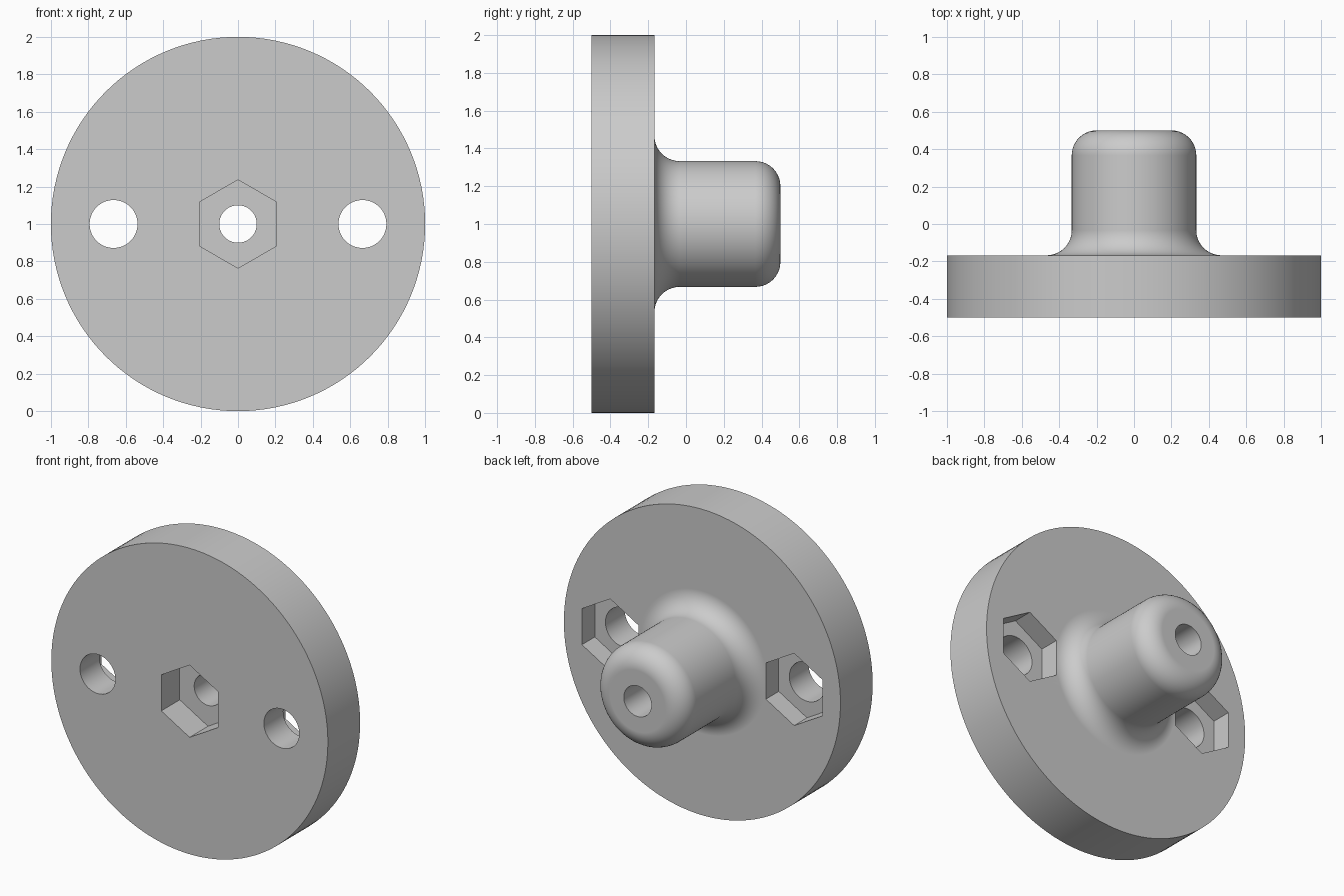
import bpy, bmesh, math
from mathutils import Matrix, Vector

cube = bpy.data.objects.get("Cube")
if cube:
    bpy.data.objects.remove(cube, do_unlink=True)

# Single grey material
GREY = (0.6, 0.6, 0.6, 1.0)
grey = bpy.data.materials.new("plain grey")
grey.use_nodes = True
grey.diffuse_color = GREY
grey.node_tree.nodes["Principled BSDF"].inputs["Base Color"].default_value = GREY

FRONT, BACK, TIP = -0.5, -0.167, 0.5      # y of disc front, disc back, boss end
BOSS_R, FILLET = 0.333, 0.133
CENTRE_Z, BOLT_X = 1.0, 0.665


def new_object(name, bm):
    mesh = bpy.data.meshes.new(name)
    bmesh.ops.recalc_face_normals(bm, faces=bm.faces)
    bm.to_mesh(mesh)
    bm.free()
    mesh.materials.append(grey)
    obj = bpy.data.objects.new(name, mesh)
    bpy.context.collection.objects.link(obj)
    return obj


def arc(r, y, start, end, steps=10):
    """Quarter-round profile points (radius, y) about a centre."""
    angles = [math.radians(start + (end - start) * i / steps) for i in range(steps + 1)]
    return [(r + FILLET * math.cos(a), y + FILLET * math.sin(a)) for a in angles]


def lathe(name, profile, segments):
    """Spin a (radius, y) profile around the y axis and cap both ends."""
    bm = bmesh.new()
    rings = []
    for r, y in profile:
        rings.append([bm.verts.new((r * math.cos(t), y, CENTRE_Z + r * math.sin(t)))
                      for t in (math.tau * i / segments for i in range(segments))])
    for a, b in zip(rings, rings[1:]):
        for i in range(segments):
            j = (i + 1) % segments
            bm.faces.new((a[i], a[j], b[j], b[i]))
    bm.faces.new(rings[0])
    bm.faces.new(rings[-1])
    return new_object(name, bm)


def cutter(name, x, radius, y0, y1, sides):
    """Prism along y; a corner points up."""
    bm = bmesh.new()
    place = Matrix.Translation(Vector((x, (y0 + y1) / 2, CENTRE_Z)))
    turn = Matrix.Rotation(math.pi / 2, 4, 'X')
    bmesh.ops.create_cone(bm, cap_ends=True, segments=sides, radius1=radius,
                          radius2=radius, depth=y1 - y0, matrix=place @ turn)
    obj = new_object(name, bm)
    obj.hide_render = True
    return obj


# Disc with a filleted, round-ended boss on the back
profile = [(1.0, FRONT), (1.0, BACK)]
profile += arc(BOSS_R + FILLET, BACK + FILLET, 270, 180)
profile += arc(BOSS_R - FILLET, TIP - FILLET, 0, 90)
body = lathe("flanged_hub", profile, 128)

# Centre bore with nut pocket in front, bolt holes with nut pockets behind
OVER = 0.1
HEX_R = 0.236
cutters = [cutter("centre_bore", 0, 0.1, FRONT - OVER, TIP + OVER, 48),
           cutter("centre_nut_pocket", 0, HEX_R, FRONT - OVER, FRONT + 0.19, 6)]
for side, x in (("left", BOLT_X), ("right", -BOLT_X)):
    cutters.append(cutter(side + "_bolt_hole", x, 0.128, FRONT - OVER, BACK + OVER, 48))
    cutters.append(cutter(side + "_nut_pocket", x, HEX_R, BACK - 0.133, BACK + OVER, 6))

bpy.ops.object.select_all(action='DESELECT')
bpy.context.view_layer.objects.active = body
body.select_set(True)
for c in cutters:
    mod = body.modifiers.new(c.name, 'BOOLEAN')
    mod.operation = 'DIFFERENCE'
    mod.solver = 'EXACT'
    mod.object = c
    bpy.ops.object.modifier_apply(modifier=mod.name)
for c in cutters:
    bpy.data.objects.remove(c, do_unlink=True)

# Smooth rounds, crisp edges, flat faces kept flat
bpy.ops.object.shade_smooth_by_angle(angle=math.radians(30))
weighted = body.modifiers.new("flat_face_normals", 'WEIGHTED_NORMAL')
weighted.keep_sharp = True
